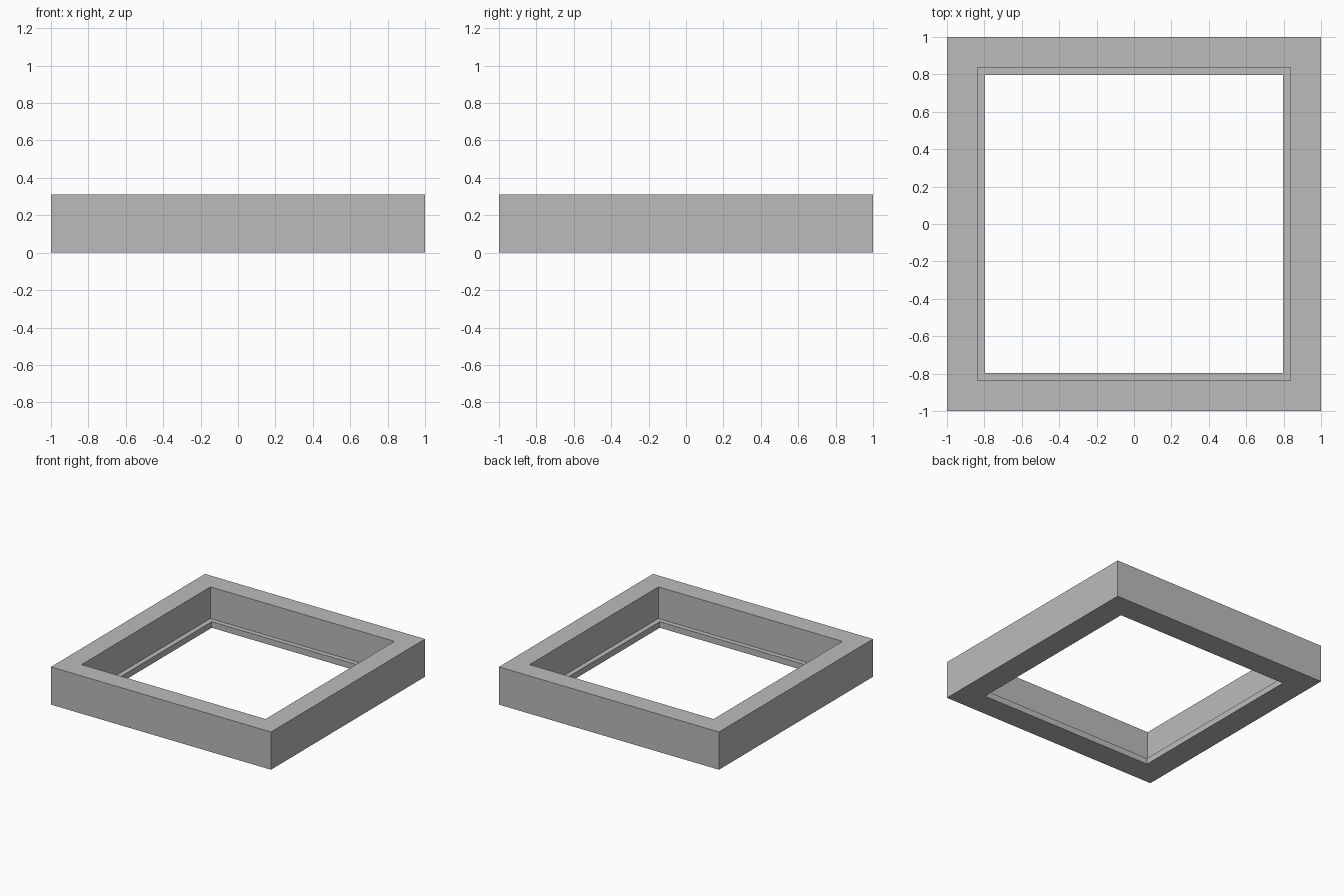
import bpy
import bmesh

cube = bpy.data.objects.get("Cube")
if cube:
    bpy.data.objects.remove(cube, do_unlink=True)

HEIGHT = 0.31
LEDGE = 0.05      # height of the inner lip
OUTER = 1.0
RECESS = 0.836    # half width of the opening above the lip
OPENING = 0.796   # half width of the opening through the lip

grey = bpy.data.materials.new("plain grey")
grey.use_nodes = True
colour = (0.5, 0.5, 0.5, 1)
grey.diffuse_color = colour
grey.node_tree.nodes["Principled BSDF"].inputs["Base Color"].default_value = colour

# Square rings of the frame's cross-section, swept round all four sides
profile = [(OUTER, 0), (OUTER, HEIGHT), (RECESS, HEIGHT),
           (RECESS, LEDGE), (OPENING, LEDGE), (OPENING, 0)]
corners = [(-1, -1), (1, -1), (1, 1), (-1, 1)]

bm = bmesh.new()
rings = [[bm.verts.new((sx * r, sy * r, z)) for sx, sy in corners]
         for r, z in profile]
for a, b in zip(rings, rings[1:] + rings[:1]):
    for i in range(4):
        j = (i + 1) % 4
        bm.faces.new((a[i], a[j], b[j], b[i]))
bmesh.ops.recalc_face_normals(bm, faces=bm.faces)

mesh = bpy.data.meshes.new("square_frame")
bm.to_mesh(mesh)
bm.free()
mesh.materials.append(grey)
frame = bpy.data.objects.new("square_frame", mesh)
bpy.context.collection.objects.link(frame)
